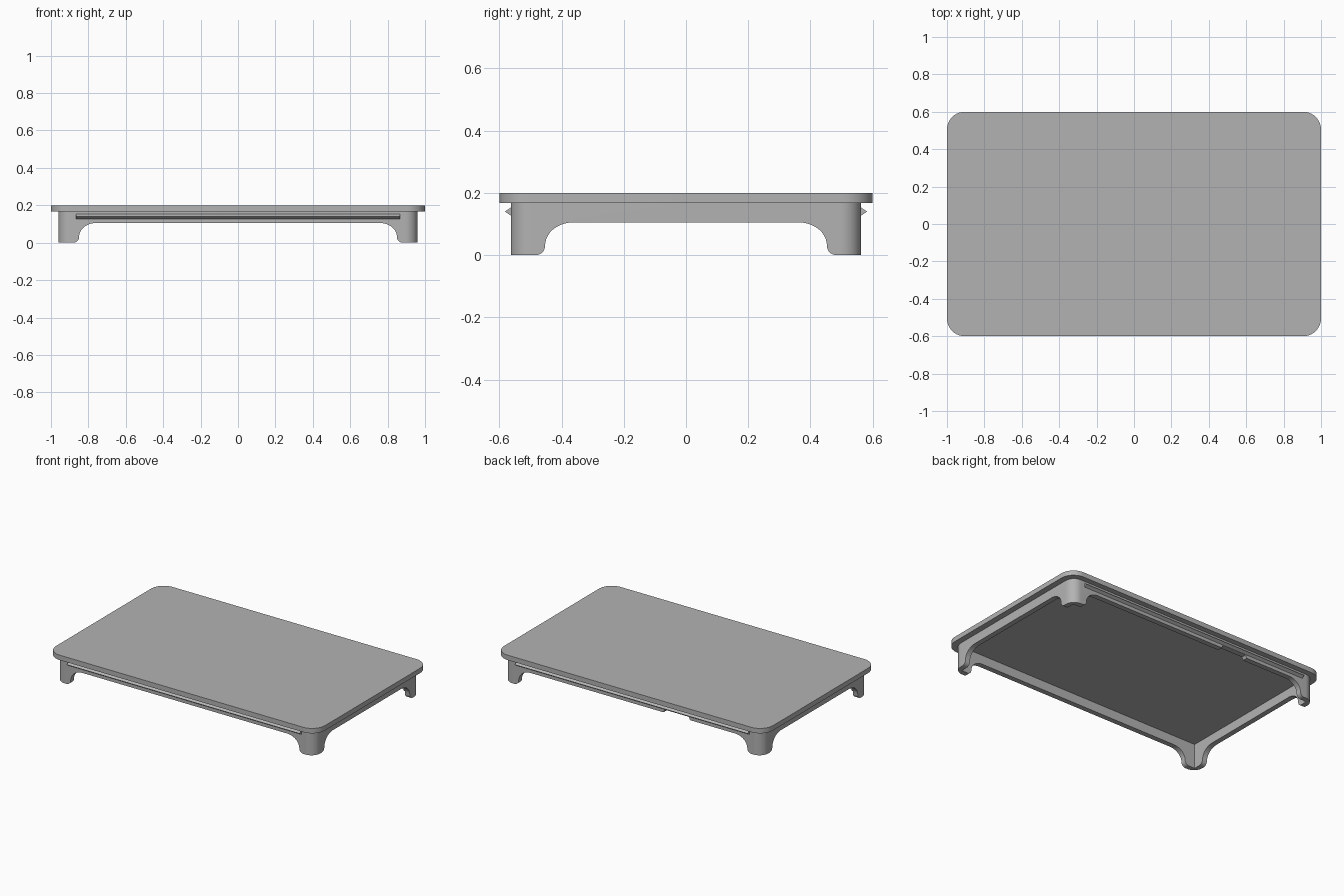
import bpy, bmesh
from math import sin, cos, pi, radians
from mathutils import Matrix, Vector

old = bpy.data.objects.get("Cube")
if old:
    bpy.data.objects.remove(old, do_unlink=True)

# One plain grey finish
grey = bpy.data.materials.new("plain_grey")
grey.use_nodes = True
colour = (0.45, 0.45, 0.45, 1)
grey.diffuse_color = colour
grey.node_tree.nodes["Principled BSDF"].inputs["Base Color"].default_value = colour

PLATE_Z, TOP_Z, RAIL_Z = 0.167, 0.2, 0.105
WALL_X, WALL_Y, THICK = 0.96, 0.563, 0.035
ALONG_X = Matrix(((0, 0, 1), (1, 0, 0), (0, 1, 0))).to_4x4()   # profile is (y, z)
ALONG_Y = Matrix(((1, 0, 0), (0, 0, -1), (0, 1, 0))).to_4x4()  # profile is (x, z)


def prism(name, profile, low, high, turn=Matrix()):
    """Extrude a closed 2D profile between two depths, then turn it."""
    bm = bmesh.new()
    face = bm.faces.new([bm.verts.new((a, b, low)) for a, b in profile])
    made = bmesh.ops.extrude_face_region(bm, geom=[face])["geom"]
    moved = [v for v in made if isinstance(v, bmesh.types.BMVert)]
    bmesh.ops.translate(bm, verts=moved, vec=Vector((0, 0, high - low)))
    bm.transform(turn)
    bmesh.ops.recalc_face_normals(bm, faces=bm.faces)
    mesh = bpy.data.meshes.new(name)
    bm.to_mesh(mesh)
    bm.free()
    mesh.materials.append(grey)
    obj = bpy.data.objects.new(name, mesh)
    bpy.context.collection.objects.link(obj)
    return obj


def arc(cx, cy, rx, ry, start, end, steps=10):
    angles = [radians(start + (end - start) * i / steps) for i in range(steps + 1)]
    return [(cx + rx * cos(t), cy + ry * sin(t)) for t in angles]


def rounded_rect(w, d, r):
    corners = [(1, 1), (-1, 1), (-1, -1), (1, -1)]
    return [p for i, (sx, sy) in enumerate(corners)
            for p in arc(sx * (w - r), sy * (d - r), r, r, 90 * i, 90 * i + 90)]


def rect(w, d):
    return [(w, d), (-w, d), (-w, -d), (w, -d)]


def arch(w):
    """Opening between two feet, with rounded toes and curved shoulders."""
    side = [(w - 0.08, -0.1)]
    side += arc(w - 0.08, 0.03, 0.03, 0.03, 270, 180)
    side += arc(w - 0.2, 0.03, 0.09, RAIL_Z - 0.03, 0, 90)[1:]
    return side + [(-a, b) for a, b in reversed(side)]


def activate(obj):
    bpy.ops.object.select_all(action="DESELECT")
    obj.select_set(True)
    bpy.context.view_layer.objects.active = obj


def cut(obj, cutter):
    mod = obj.modifiers.new("cut", "BOOLEAN")
    mod.operation, mod.solver, mod.object = "DIFFERENCE", "EXACT", cutter
    activate(obj)
    bpy.ops.object.modifier_apply(modifier=mod.name)
    bpy.data.objects.remove(cutter, do_unlink=True)


# Flat top plate
plate = prism("top_plate", rounded_rect(1, 0.6, 0.095), PLATE_Z, TOP_Z)

# Skirt with four corner feet
skirt = prism("skirt_with_feet", rounded_rect(WALL_X, WALL_Y, 0.065), 0, PLATE_Z)
cut(skirt, prism("hollow", rect(WALL_X - THICK, WALL_Y - THICK), -0.1, 0.3))
cut(skirt, prism("end_arch", arch(WALL_Y), -1.2, 1.2, ALONG_X))
cut(skirt, prism("side_arch", arch(WALL_X), -1.2, 1.2, ALONG_Y))

# Shallow notch under the back rail
notch = [(-0.43, 0.09), (-0.22, 0.09), (-0.235, 0.125), (-0.415, 0.125)]
cut(skirt, prism("notch", notch, -0.7, -0.45, ALONG_Y))

# Triangular snap ridges on front and back
for name, s in (("front_ridge", -1), ("back_ridge", 1)):
    tri = [(s * (WALL_Y - 0.005), 0.156), (s * 0.582, 0.14), (s * (WALL_Y - 0.005), 0.124)]
    prism(name, tri, -0.865, 0.865, ALONG_X)

# Smooth curved sides, crisp edges
for obj in (plate, skirt):
    activate(obj)
    bpy.ops.object.shade_smooth_by_angle(angle=radians(30))
